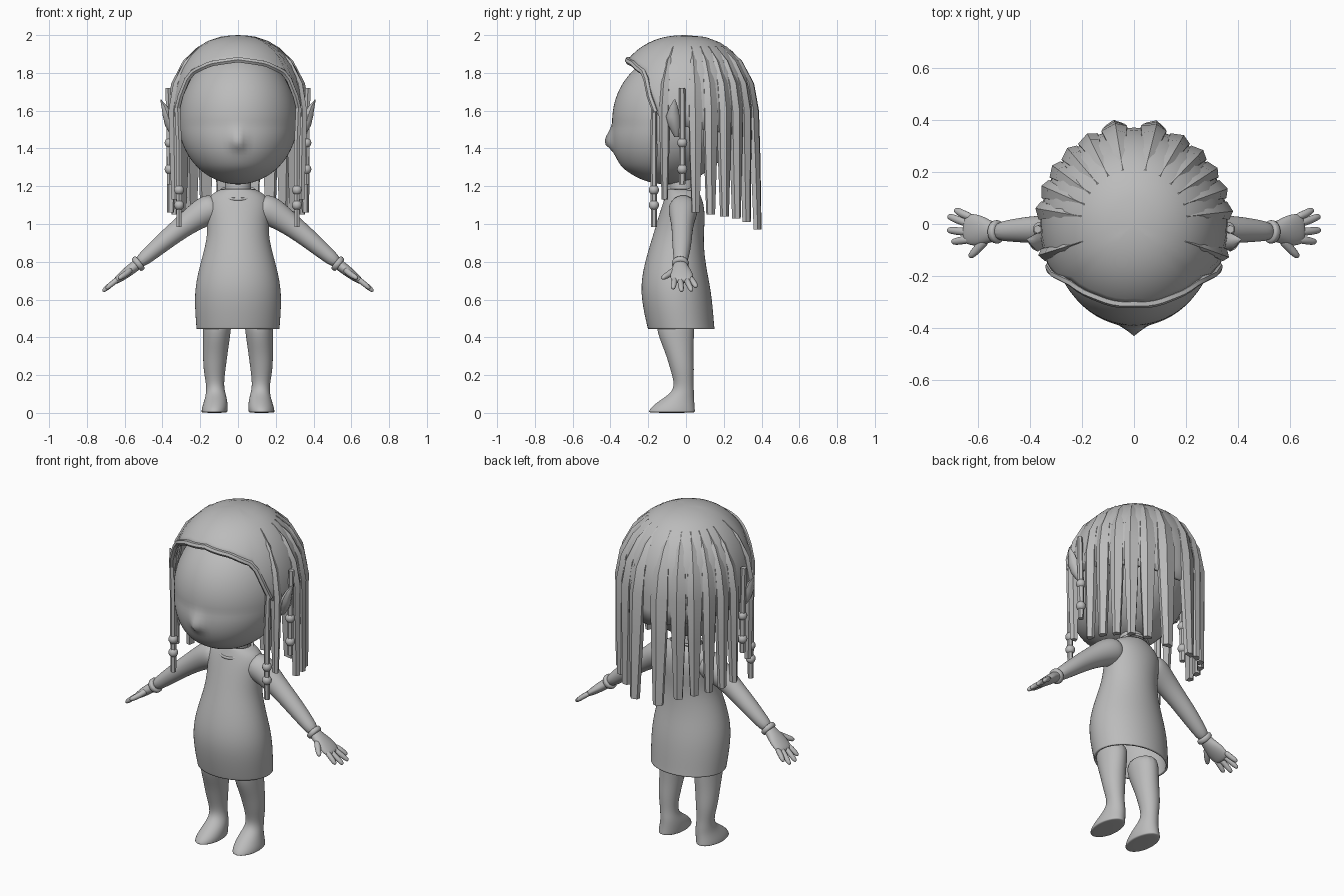
import bpy, bmesh, math
from mathutils import Vector

cube = bpy.data.objects.get("Cube")
if cube:
    bpy.data.objects.remove(cube, do_unlink=True)

grey = bpy.data.materials.new("plain_grey")
grey.use_nodes = True
COL = (0.5, 0.5, 0.5, 1)
grey.diffuse_color = COL
grey.node_tree.nodes["Principled BSDF"].inputs["Base Color"].default_value = COL


def finish(name, bm, sub=0, angle=180):
    bmesh.ops.recalc_face_normals(bm, faces=bm.faces)
    me = bpy.data.meshes.new(name)
    bm.to_mesh(me)
    bm.free()
    ob = bpy.data.objects.new(name, me)
    bpy.context.collection.objects.link(ob)
    me.materials.append(grey)
    bpy.ops.object.select_all(action='DESELECT')
    ob.select_set(True)
    bpy.context.view_layer.objects.active = ob
    if angle >= 180:
        bpy.ops.object.shade_smooth()
    else:
        bpy.ops.object.shade_smooth_by_angle(angle=math.radians(angle))
    if sub:
        m = ob.modifiers.new("Subdivision", 'SUBSURF')
        m.levels = m.render_levels = sub
    return ob


def skin(name, rings, caps=(True, True), sub=0, angle=180):
    """Bridge a list of closed point rings."""
    bm = bmesh.new()
    vr = [[bm.verts.new(p) for p in r] for r in rings]
    n = len(vr[0])
    for a, b in zip(vr, vr[1:]):
        for i in range(n):
            j = (i + 1) % n
            bm.faces.new((a[i], a[j], b[j], b[i]))
    if caps[0]:
        bm.faces.new(vr[0])
    if caps[1]:
        bm.faces.new(vr[-1])
    return finish(name, bm, sub, angle)


def loft(name, rows, n=16, **kw):
    """Rows of (centre x, centre y, z, radius x, radius y)."""
    angs = [2 * math.pi * i / n for i in range(n)]
    return skin(name, [[(cx + rx * math.cos(t), cy + ry * math.sin(t), z) for t in angs]
                       for cx, cy, z, rx, ry in rows], **kw)


def tube(name, rows, n=8, sub=1, angle=180):
    """Rows of (x, y, z, radius across y, radius through)."""
    pts = [Vector(r[:3]) for r in rows]
    rings = []
    for i, p in enumerate(pts):
        d = (pts[min(i + 1, len(pts) - 1)] - pts[max(i - 1, 0)]).normalized()
        u = Vector((0, 1, 0))
        u = (u - d * u.dot(d)).normalized()
        v = d.cross(u)
        rings.append([p + u * rows[i][3] * math.cos(2 * math.pi * k / n)
                      + v * rows[i][4] * math.sin(2 * math.pi * k / n) for k in range(n)])
    return skin(name, rings, sub=sub, angle=angle)


def ball(name, pos, r):
    bm = bmesh.new()
    bmesh.ops.create_uvsphere(bm, u_segments=14, v_segments=10, radius=r)
    bmesh.ops.translate(bm, verts=bm.verts, vec=pos)
    return finish(name, bm)


# Head with a forward chin and a small pointed nose
bm = bmesh.new()
bmesh.ops.create_uvsphere(bm, u_segments=64, v_segments=48, radius=1)
for v in bm.verts:
    x, y, z = v.co
    x, y, z = x * 0.315, y * 0.35 - 0.04, z * (0.36 if z > 0 else 0.34) + 1.55
    y -= 0.06 * min(1, max(0, (1.52 - z) / 0.22))
    if y < -0.1:
        drop = 0.065 if z > 1.43 else 0.035
        y -= 0.038 * math.exp(-(x / 0.032) ** 2 - ((z - 1.43) / drop) ** 2)
    v.co = (x, y, z)
finish("head", bm)

# Neck, dress and neckline
loft("neck", [(0, -0.02, 1.10, .075, .07), (0, -0.02, 1.18, .07, .065),
              (0, -0.03, 1.30, .07, .07)], sub=1)
dress = loft("dress", [
    (0, -.025, .445, .222, .178), (0, -.03, .47, .224, .18), (0, -.055, .64, .236, .192),
    (0, -.06, .78, .205, .165), (0, -.045, .92, .163, .137), (0, -.025, 1.02, .165, .127),
    (0, -.015, 1.10, .175, .112), (0, -.015, 1.155, .15, .092), (0, -.018, 1.185, .09, .078)],
    n=24, caps=(False, False), sub=2)
sol = dress.modifiers.new("Thickness", 'SOLIDIFY')
sol.thickness = 0.012
ring = []
for i in range(25):
    t = 2 * math.pi * i / 24
    ring.append((.098 * math.cos(t), -.025 + .09 * math.sin(t), 1.165 + .035 * math.sin(t)))
bm = bmesh.new()
prof = [(.012, 0), (0, .012), (-.012, 0), (0, -.012)]
loops = [[bm.verts.new((p[0] * (1 + a * 9), -.025 + (p[1] + .025) * (1 + a * 9), p[2] + b))
          for a, b in prof] for p in ring[:-1]]
for i in range(24):
    for k in range(4):
        a, b = loops[i], loops[(i + 1) % 24]
        bm.faces.new((a[k], a[(k + 1) % 4], b[(k + 1) % 4], b[k]))
finish("neckline", bm, 1)

# Limbs, hands and ears on both sides
for s, side in ((1, "left"), (-1, "right")):
    def M(rows):
        return [(s * r[0],) + tuple(r[1:]) for r in rows]

    loft(side + "_leg", M([
        (.125, -.075, 0, .068, .123), (.125, -.075, .006, .07, .126), (.122, -.07, .03, .07, .118),
        (.117, -.045, .07, .061, .09), (.118, -.018, .105, .052, .062),
        (.122, -.01, .15, .047, .05), (.125, -.02, .23, .06, .064), (.12, -.035, .32, .067, .075),
        (.112, -.055, .42, .074, .1), (.108, -.06, .52, .08, .105)]), sub=2)
    tube(side + "_arm", M([
        (.10, -.015, 1.09, .075, .075), (.165, -.015, 1.075, .082, .085), (.24, -.018, 1.025, .066, .068),
        (.32, -.02, .965, .056, .057), (.40, -.022, .90, .053, .05), (.47, -.025, .84, .044, .042),
        (.535, -.03, .785, .035, .033)]), n=14, sub=2)

    def h(x):
        return .785 - .78 * (x - .535)
    tube(side + "_cuff", M([(.515, -.03, h(.515), .043, .041), (.522, -.03, h(.522), .047, .045),
                            (.535, -.03, h(.535), .046, .044), (.542, -.03, h(.542), .04, .038)]),
         n=14, sub=1)
    tube(side + "_palm", M([(.52, -.03, h(.52), .035, .03), (.55, -.03, h(.55), .042, .03),
                            (.59, -.026, h(.59), .062, .028), (.63, -.02, h(.63), .064, .022),
                            (.655, -.018, h(.655), .05, .015)]), n=12, sub=2)
    for i, (y0, x1, y1) in enumerate([(.025, .69, .052), (-.002, .715, .028),
                                      (-.032, .717, -.024), (-.058, .70, -.068)]):
        xm = (.63 + x1) / 2
        tube(f"{side}_finger_{i + 1}", M([
            (.62, y0, h(.62), .017, .016), (xm, (y0 + y1) / 2, h(xm) + .003, .017, .016),
            (x1 - .012, y1, h(x1 - .012), .015, .014), (x1, y1, h(x1), .008, .008)]))
    tube(side + "_thumb", M([(.56, -.05, h(.56), .022, .02), (.595, -.09, h(.595) - .005, .019, .018),
                             (.622, -.118, h(.62), .016, .016), (.632, -.128, h(.632), .008, .008)]))
    loft(side + "_ear", M([
        (.335, -.05, 1.46, .012, .012), (.358, -.06, 1.52, .028, .034), (.37, -.07, 1.57, .028, .036),
        (.388, -.065, 1.62, .017, .022), (.41, -.06, 1.66, .002, .003)]), n=8, angle=50)


# Hair surface: azimuth a (0 = front) and polar angle th, straight down below the widest level
def hair_point(a, th, grow=1.0):
    r = (math.sin(min(th, math.pi / 2)) ** 0.85 if th > 0 else 0) * grow
    z = 1.6 + .4 * math.cos(th) if th < math.pi / 2 else 1.6 - .4 * (th - math.pi / 2)
    c = math.cos(a)
    return Vector((.36 * r * math.sin(a), -(.40 if c > 0 else .37) * r * c, z))


def hair_edge(a):
    d = abs(math.degrees(a))
    keys = [(0, .83), (30, .90), (53, 1.06), (65, 1.57), (75, 1.75), (180, 2.0)]
    for (d0, t0), (d1, t1) in zip(keys, keys[1:]):
        if d <= d1:
            return t0 + (t1 - t0) * (d - d0) / (d1 - d0)
    return 2.0


bm = bmesh.new()
N, R = 48, 9
top = bm.verts.new((0, 0, 2.0))
cols = []
for i in range(N):
    a = -math.pi + 2 * math.pi * i / N
    cols.append([bm.verts.new(hair_point(a, hair_edge(a) * k / R)) for k in range(1, R + 1)])
for i in range(N):
    a, b = cols[i], cols[(i + 1) % N]
    bm.faces.new((top, a[0], b[0]))
    for k in range(R - 1):
        bm.faces.new((a[k], a[k + 1], b[k + 1], b[k]))
cap = finish("hair_cap", bm, angle=40)
sol = cap.modifiers.new("Thickness", 'SOLIDIFY')
sol.thickness = 0.02

# Raised hairline around the face
line = []
for i in range(25):
    a = math.radians(-66 + 132 * i / 24)
    line.append(tuple(hair_point(a, hair_edge(a), .99)) + (.016, .016))
tube("hairline", line, n=6, sub=0, angle=50)


# Ridged locks that follow the cap and hang straight
def lock(name, a, zend, w, flare):
    n = Vector((.36 * math.sin(a), -.37 * math.cos(a), 0)).normalized()
    t = Vector((-n.y, n.x, 0))
    rows = [(hair_point(a, th, g), k) for th, g, k in
            ((.55, .98, .1), (.85, 1.0, .5), (1.2, 1.01, .85), (1.57, 1.02, 1))]
    foot = rows[-1][0]
    rows.append((Vector((foot.x, foot.y, 1.35)) + n * flare * .5, .85))
    rows.append((Vector((foot.x, foot.y, zend)) + n * flare, .55))
    prof = [(-.5, -.03), (-.5, -.002), (-.08, .016), (.5, -.002), (.5, -.03)]
    skin(name, [[p + t * (u * w * k) + n * (v * (.5 + k / 2)) for u, v in prof]
                for p, k in rows], angle=25)


locks = [(168, .97, .10, .018), (151, 1.01, .085, .0), (137, 1.03, .08, .0), (124, 1.04, .075, .0),
         (111, 1.05, .075, .0), (98, 1.06, .07, .0), (73, 1.13, .05, -.012)]
for s, side in ((1, "left"), (-1, "right")):
    for i, (deg, zend, w, fl) in enumerate(locks):
        lock(f"{side}_lock_{i + 1}", s * math.radians(deg), zend, w, fl)
    # Thin beaded braids beside the face and behind the ear
    for label, x, y, z0, z1, beads in (("front", .312, -.17, 1.62, .985, (1.18, 1.10)),
                                       ("side", .362, -.02, 1.72, 1.21, (1.43, 1.29))):
        tube(f"{side}_{label}_braid", [(s * (x + .008), y, z0, .016, .016), (s * x, y, 1.4, .018, .018),
                                       (s * x, y, z1, .016, .016)], n=6, sub=0, angle=40)
        for k, z in enumerate(beads):
            ball(f"{side}_{label}_bead_{k + 1}", (s * x, y, z), .027)
